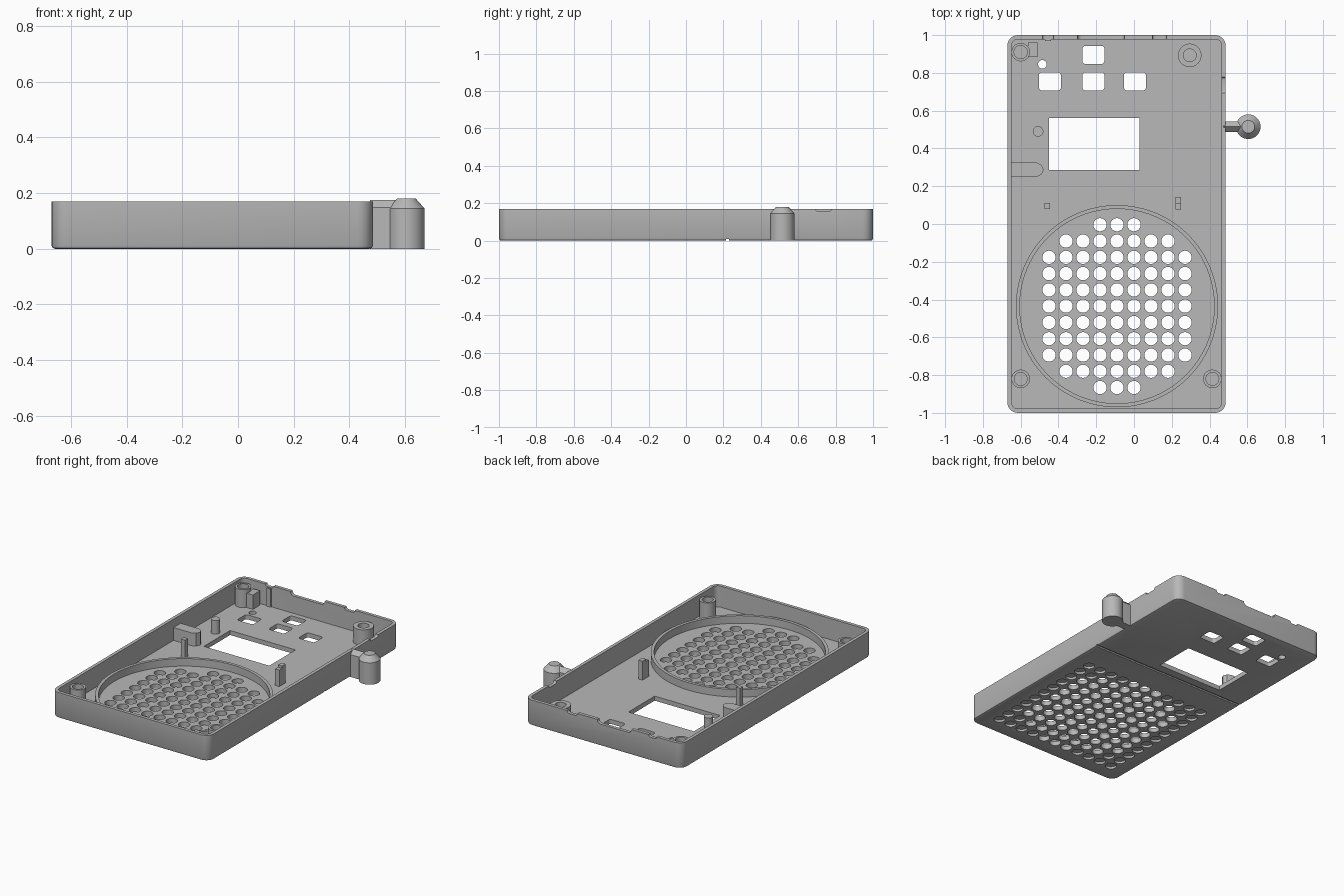
import bpy, bmesh, math
from mathutils import Vector

cube = bpy.data.objects.get("Cube")
if cube:
    bpy.data.objects.remove(cube, do_unlink=True)

grey = bpy.data.materials.new("plain grey")
grey.use_nodes = True
COLOUR = (0.48, 0.48, 0.48, 1)
grey.diffuse_color = COLOUR
grey.node_tree.nodes["Principled BSDF"].inputs["Base Color"].default_value = COLOUR

LEFT, RIGHT, HALF_Y, HEIGHT, FLOOR, WALL = -0.67, 0.485, 1.0, 0.17, 0.03, 0.022
MID_X, HALF_X = (LEFT + RIGHT) / 2, (RIGHT - LEFT) / 2
GRILLE = Vector((-0.09, -0.435))


def outline(cx, cy, hx, hy, r, level, axis="z", steps=6):
    """Rounded rectangle at a level along an axis."""
    pts = []
    for k, (sx, sy) in enumerate(((1, 1), (-1, 1), (-1, -1), (1, -1))):
        for i in range(steps + 1):
            a = (k + i / steps) * math.pi / 2
            pts.append((cx + sx * (hx - r) + r * math.cos(a),
                        cy + sy * (hy - r) + r * math.sin(a)))
    order = {"z": lambda u, v: (u, v, level),
             "y": lambda u, v: (u, level, v),
             "x": lambda u, v: (level, u, v)}[axis]
    return [order(u, v) for u, v in pts]


def circle(cx, cy, r, level, sides=32):
    return [(cx + r * math.cos(math.tau * i / sides),
             cy + r * math.sin(math.tau * i / sides), level) for i in range(sides)]


def loft(bm, rings):
    """Skin a series of rings and cap both ends."""
    loops = [[bm.verts.new(p) for p in ring] for ring in rings]
    n = len(loops[0])
    for a, b in zip(loops, loops[1:]):
        for i in range(n):
            j = (i + 1) % n
            bm.faces.new((a[i], a[j], b[j], b[i]))
    bm.faces.new(loops[0])
    bm.faces.new(loops[-1])


def box(bm, x0, x1, y0, y1, z0, z1):
    loft(bm, [[(x0, y0, z), (x1, y0, z), (x1, y1, z), (x0, y1, z)] for z in (z0, z1)])


def finish(name, bm):
    bmesh.ops.recalc_face_normals(bm, faces=bm.faces)
    mesh = bpy.data.meshes.new(name)
    bm.to_mesh(mesh)
    bm.free()
    mesh.materials.append(grey)
    obj = bpy.data.objects.new(name, mesh)
    bpy.context.collection.objects.link(obj)
    return obj


def select(obj):
    bpy.ops.object.select_all(action="DESELECT")
    obj.select_set(True)
    bpy.context.view_layer.objects.active = obj


def smooth(obj):
    select(obj)
    bpy.ops.object.shade_smooth_by_angle(angle=math.radians(35))


def part(name, *lofts):
    bm = bmesh.new()
    for rings in lofts:
        loft(bm, rings)
    obj = finish(name, bm)
    smooth(obj)
    return obj


def block(name, *dims):
    bm = bmesh.new()
    box(bm, *dims)
    return finish(name, bm)


# Open tray with rounded corners and a softened lower edge
def tray_ring(inset, z):
    return outline(MID_X, 0, HALF_X - inset, HALF_Y - inset, 0.055 - inset, z)


bm = bmesh.new()
loft(bm, [tray_ring(0.012, 0), tray_ring(0.0035, 0.0035), tray_ring(0, 0.012),
          tray_ring(0, HEIGHT), tray_ring(WALL, HEIGHT), tray_ring(WALL, FLOOR)])
case = finish("case_tray", bm)

# Openings: grille holes (blind outside the round seat), window, buttons, notches
bm = bmesh.new()
for col in range(11):
    for row in range(11):
        x, y = GRILLE.x + (col - 5) * 0.09, GRILLE.y + (row - 5) * 0.0862
        through = (Vector((x, y)) - GRILLE).length < 0.447
        top = 0.06 if through else 0.015
        loft(bm, [circle(x, y, 0.035, z, 24) for z in (-0.05, top)])
box(bm, -0.45, 0.03, 0.285, 0.56, -0.05, 0.06)
for x, y in ((-0.215, 0.895), (-0.445, 0.755), (-0.215, 0.755), (0.005, 0.755)):
    loft(bm, [outline(x, y, 0.058, 0.048, 0.016, z) for z in (-0.05, 0.06)])
loft(bm, [circle(-0.485, 0.845, 0.023, z, 24) for z in (-0.05, 0.06)])
box(bm, -1, 1, 0.213, 0.229, -0.05, 0.009)
for x, half, depth in ((-0.175, 0.125, 0.025), (0.135, 0.038, 0.016), (-0.455, 0.03, 0.014)):
    loft(bm, [outline(x, HEIGHT, half, depth, depth * 0.95, y, "y") for y in (0.96, 1.05)])
loft(bm, [outline(0.735, HEIGHT, 0.042, 0.014, 0.013, x, "x") for x in (0.45, 0.55)])
cutter = finish("opening_cutter", bm)
cutter.hide_render = True

mod = case.modifiers.new("openings", "BOOLEAN")
mod.operation = "DIFFERENCE"
mod.solver = "EXACT"
mod.object = cutter
select(case)
bpy.ops.object.modifier_apply(modifier=mod.name)
bpy.data.objects.remove(cutter, do_unlink=True)
smooth(case)

# Round seat wall about the grille: closed tube section
bm = bmesh.new()
section = [(0.535, FLOOR - 0.005), (0.535, 0.08), (0.515, 0.08), (0.515, FLOOR - 0.005)]
rings = [[bm.verts.new(p) for p in circle(GRILLE.x, GRILLE.y, r, z, 96)] for r, z in section]
for a, b in zip(rings, rings[1:] + rings[:1]):
    for i in range(96):
        j = (i + 1) % 96
        bm.faces.new((a[i], a[j], b[j], b[i]))
smooth(finish("grille_seat_wall", bm))

# Screw bosses with blind bores
for name, x, y, outer, bore, top in (
        ("back_right_boss", -0.6, 0.91, 0.049, 0.035, 0.15),
        ("back_left_boss", 0.295, 0.893, 0.062, 0.034, 0.135),
        ("front_right_boss", -0.6, -0.82, 0.049, 0.034, 0.145),
        ("front_left_boss", 0.415, -0.82, 0.049, 0.034, 0.145)):
    part(name, [circle(x, y, r, z) for r, z in
                ((outer, 0.02), (outer, top), (bore, top), (bore, 0.04))])

# Inner supports
block("boss_side_block", -0.56, -0.51, 0.885, 0.96, 0.02, 0.125)
block("right_clip_post", -0.475, -0.445, 0.08, 0.11, 0.02, 0.15)
block("left_clip_post_back", 0.22, 0.25, 0.105, 0.142, 0.02, 0.155)
block("left_clip_post_front", 0.22, 0.25, 0.076, 0.105, 0.02, 0.14)
block("back_wall_rib", -0.47, -0.44, 0.97, 0.982, 0.02, 0.15)
part("round_support", [circle(-0.508, 0.49, 0.028, z) for z in (0.02, 0.12)])

bm = bmesh.new()
loft(bm, [[(-0.655, 0.25, z), (-0.515, 0.25, z), (-0.49, 0.262, z), (-0.478, 0.288, z),
           (-0.49, 0.313, z), (-0.515, 0.325, z), (-0.655, 0.325, z)] for z in (0.02, 0.115)])
smooth(finish("rounded_wall_block", bm))

# Side lug with a tapered top, joined to the wall by a ridged web
part("side_lug", [circle(0.605, 0.515, r, z, 40) for r, z in
                  ((0.065, 0), (0.065, 0.145), (0.034, 0.18))])
part("side_lug_web", [[(x, 0.487, 0), (x, 0.487, 0.148), (x, 0.515, 0.175),
                       (x, 0.543, 0.148), (x, 0.543, 0)] for x in (0.475, 0.6)])
